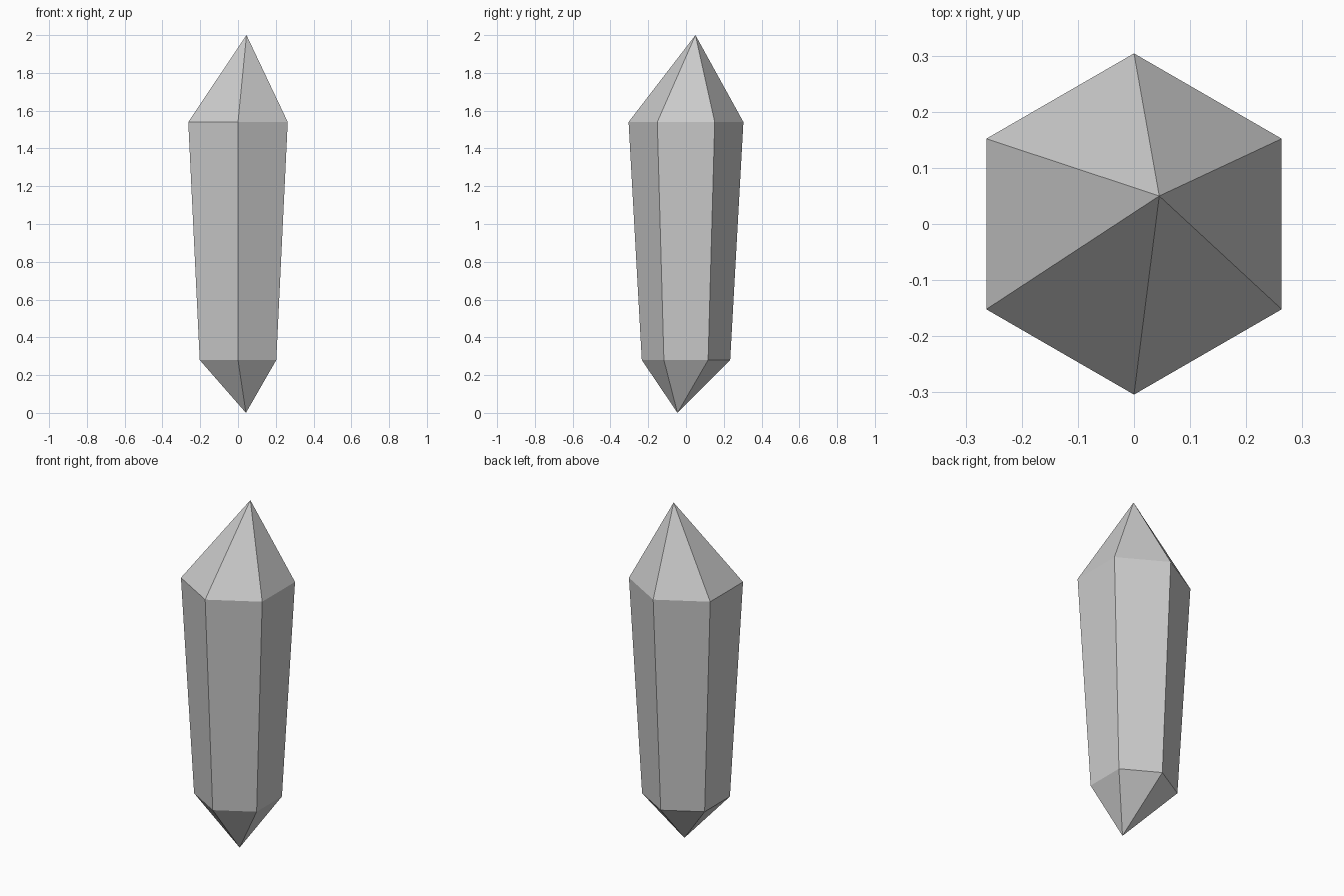
import bpy, bmesh, math

if "Cube" in bpy.data.objects:
    bpy.data.objects.remove(bpy.data.objects["Cube"])

SIDES = 6
bm = bmesh.new()


def ring(radius, z):
    """Hexagon ring with a corner pointing along +y."""
    angles = [math.pi / 2 + i * math.tau / SIDES for i in range(SIDES)]
    return [bm.verts.new((radius * math.cos(a), radius * math.sin(a), z)) for a in angles]


# Tapered hexagonal body with off-centre tips
lower = ring(0.234, 0.28)
upper = ring(0.304, 1.54)
bottom_tip = bm.verts.new((0.042, -0.045, 0.0))
top_tip = bm.verts.new((0.045, 0.05, 2.0))

for i in range(SIDES):
    j = (i + 1) % SIDES
    bm.faces.new((lower[i], lower[j], upper[j], upper[i]))
    bm.faces.new((upper[i], upper[j], top_tip))
    bm.faces.new((lower[j], lower[i], bottom_tip))

bmesh.ops.recalc_face_normals(bm, faces=bm.faces)
mesh = bpy.data.meshes.new("crystal")
bm.to_mesh(mesh)
bm.free()
crystal = bpy.data.objects.new("crystal", mesh)
bpy.context.collection.objects.link(crystal)
